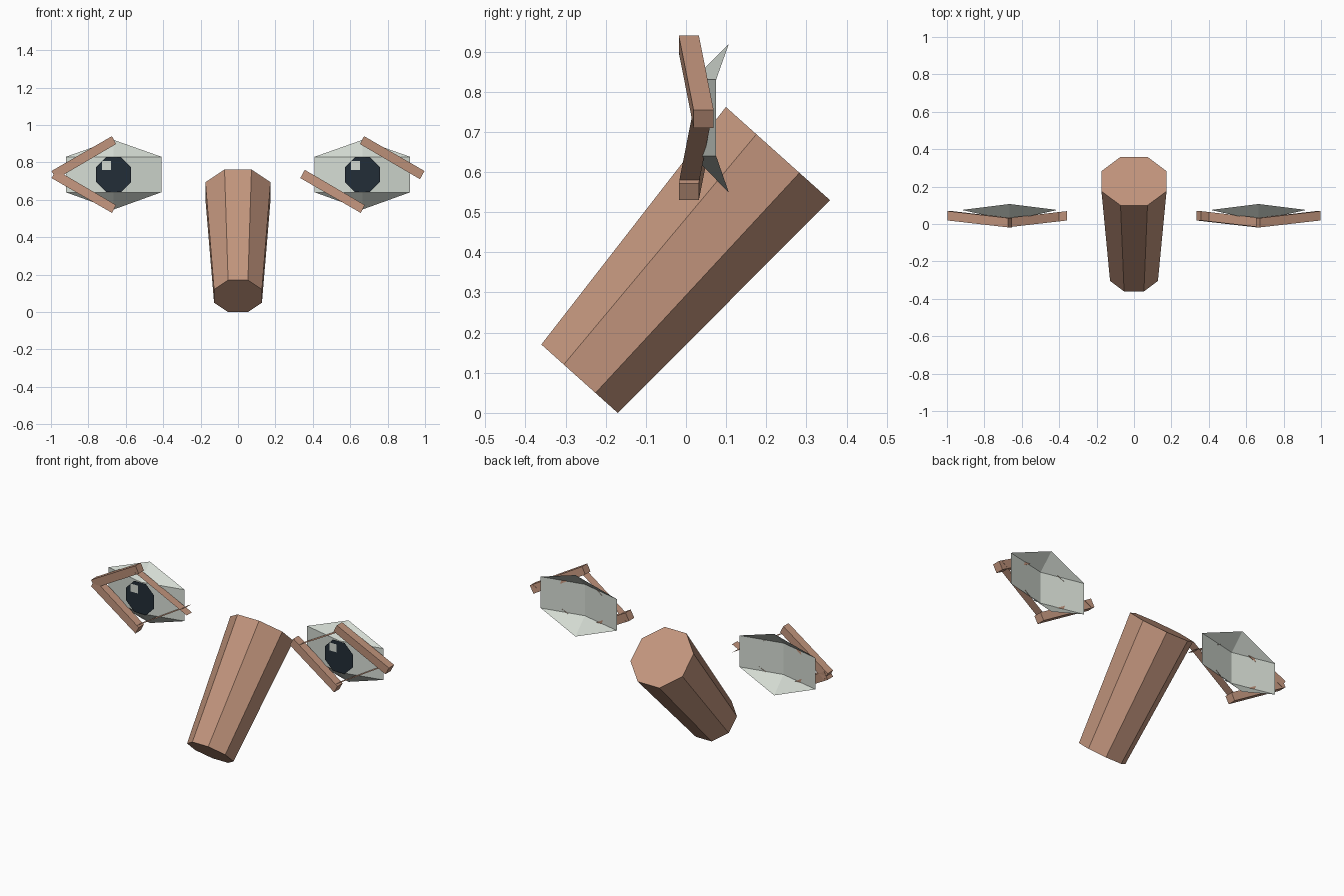
import bpy, math
from mathutils import Vector

if "Cube" in bpy.data.objects:
    bpy.data.objects.remove(bpy.data.objects["Cube"])


def material(name, rgb):
    m = bpy.data.materials.new(name)
    m.diffuse_color = (*rgb, 1)
    m.use_nodes = True
    m.node_tree.nodes["Principled BSDF"].inputs["Base Color"].default_value = m.diffuse_color
    return m


SKIN = material("skin_brown", (0.54, 0.30, 0.205))
WHITE = material("eye_white", (0.66, 0.71, 0.65))
DARK = material("pupil_dark", (0.016, 0.026, 0.038))


def add(name, verts, faces, mat):
    me = bpy.data.meshes.new(name)
    me.from_pydata([tuple(v) for v in verts], [], faces)
    me.materials.append(mat)
    ob = bpy.data.objects.new(name, me)
    bpy.context.collection.objects.link(ob)
    return ob


def octagon(apothem):
    r = apothem / math.cos(math.pi / 8)
    return [(r * math.cos((i + .5) * math.pi / 4), r * math.sin((i + .5) * math.pi / 4))
            for i in range(8)]


# Nose: tapered eight-sided prism leaning back
across = Vector((0, -0.745, 0.667))
rings = []
for centre, apothem in ((Vector((0, -0.265, 0.085)), 0.128), (Vector((0, 0.229, 0.646)), 0.174)):
    rings += [centre + Vector((a, 0, 0)) + across * b for a, b in octagon(apothem)]
sides = [(i, (i + 1) % 8, (i + 1) % 8 + 8, i + 8) for i in range(8)]
add("nose", rings, [tuple(reversed(range(8))), tuple(range(8, 16))] + sides, SKIN)

CZ = 0.735              # eye centre height
Y0, Y1, DEPTH = -0.018, 0.019, 0.05   # lid front at the middle and at the corner


def lid(name, cx, s, v, thick):
    """One lid strip; s = side (+1 right), v = +1 upper or -1 lower."""
    def pt(d, h, y):
        return (cx + s * d, y, CZ + v * h)
    inner = [(-0.013, 0.163, Y0), (0.308, -0.025, Y1)]
    outer = [(0.009, 0.205, Y0), (0.332, 0.019, Y1)]
    (a, b), (c, d) = inner, outer
    verts = [pt(*a), pt(*b), pt(b[0], b[1], b[2] + DEPTH), pt(a[0], a[1], a[2] + DEPTH)]
    faces = [(0, 1, 2, 3)]
    if thick:
        verts += [pt(*c), pt(*d), pt(d[0], d[1], d[2] + DEPTH), pt(c[0], c[1], c[2] + DEPTH)]
        faces = [(0, 1, 2, 3), (7, 6, 5, 4), (0, 4, 5, 1), (1, 5, 6, 2), (2, 6, 7, 3), (3, 7, 4, 0)]
        if s * v < 0:
            faces = [f[::-1] for f in faces]
    add(name, verts, faces, SKIN)


# Strips that are full bars; the others are thin plates
BARS = {"left": {(-1, 1), (-1, -1)}, "right": {(1, 1), (-1, -1)}}

for side, cx in (("left", -0.665), ("right", 0.665)):
    # Eye white: folded open shell with a vertical front ridge
    shell = [(cx - .255, .075, .83), (cx, .018, .83), (cx + .255, .075, .83),
             (cx - .255, .075, .64), (cx, .018, .64), (cx + .255, .075, .64),
             (cx, .107, .92), (cx, .107, .548)]
    add(side + "_eye_white", shell,
        [(0, 3, 4, 1), (1, 4, 5, 2), (0, 1, 6), (1, 2, 6), (3, 7, 4), (4, 7, 5)], WHITE)

    # Pupil and highlight plates
    add(side + "_pupil", [(cx + a, .014, CZ + b) for a, b in octagon(.094)],
        [tuple(range(8))], DARK)
    hx, hz, r = cx - .037, .784, .024
    add(side + "_highlight", [(hx + i * r, .010, hz + j * r)
                              for i, j in ((-1, -1), (1, -1), (1, 1), (-1, 1))],
        [(0, 1, 2, 3)], WHITE)

    # Four lid strips around the eye
    for s in (-1, 1):
        for v in (-1, 1):
            name = f"{side}_eye_{'upper' if v > 0 else 'lower'}_lid_{'a' if s < 0 else 'b'}"
            lid(name, cx, s, v, (s, v) in BARS[side])
